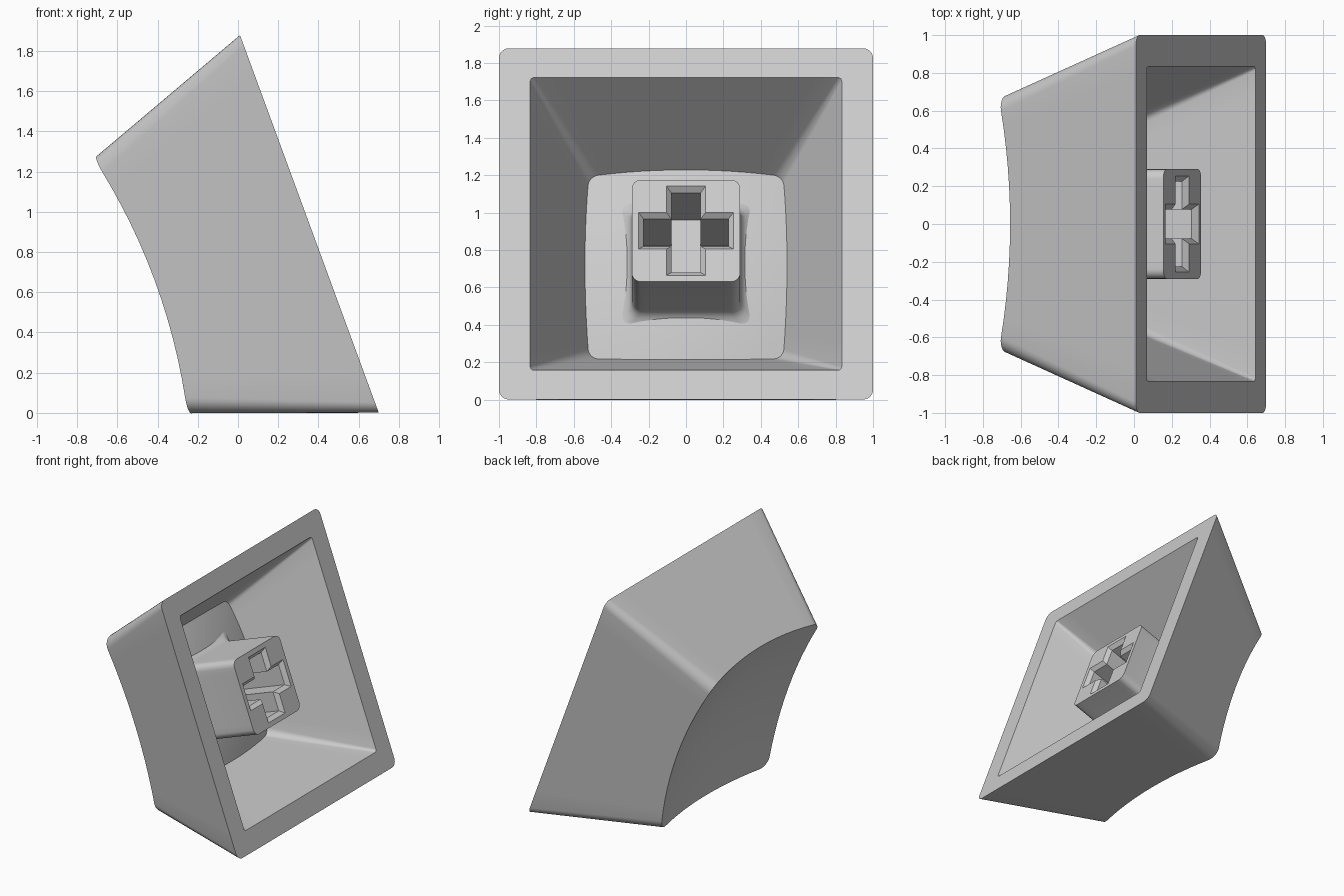
import bpy, bmesh, math
from mathutils import Vector

if "Cube" in bpy.data.objects:
    bpy.data.objects.remove(bpy.data.objects["Cube"])

# Local frame of the tilted cap: u runs up the rim, v is sideways, h is depth from the rim
TILT_C, TILT_S = 0.939, 0.345


def place(u, v, h):
    return Vector((0.355 - TILT_S * u - TILT_C * h, v, 0.94 + TILT_C * u - TILT_S * h))


grey = bpy.data.materials.new("light_grey")
grey.diffuse_color = (0.6, 0.6, 0.6, 1)
grey.use_nodes = True
grey.node_tree.nodes["Principled BSDF"].inputs["Base Color"].default_value = grey.diffuse_color


def rounded_square(half, radius, arc=6, edge=12):
    """Outline points, with extra points along each straight edge."""
    pts = []
    c = half - radius
    for k in range(4):
        a0 = k * math.pi / 2
        for i in range(arc + 1):
            a = a0 + i / arc * math.pi / 2
            sx = 1 if k in (0, 3) else -1
            sy = 1 if k in (0, 1) else -1
            pts.append((sx * c + radius * math.cos(a), sy * c + radius * math.sin(a)))
        a1 = a0 + math.pi / 2
        for i in range(1, edge):
            t = c - 2 * c * i / edge
            d = (math.cos(a1), math.sin(a1))
            pts.append((half * d[0] + t * d[1], half * d[1] - t * d[0]))
    return pts


def flat(pts, h):
    return [(u, v, h) for u, v in pts]


def spherical(u, v, depth):
    return depth + 0.18 * (u * u + v * v)


def wall_edge(half0, slope, radius, depth):
    """Edge where a sloping wall meets a spherical surface."""
    base = rounded_square(half0 - slope * depth, radius)
    out = []
    for u, v in base:
        s = 1.0
        for _ in range(12):
            h = spherical(u * s, v * s, depth)
            s = (half0 - slope * h) / (half0 - slope * depth)
        out.append((u * s, v * s, h))
    return out


def bowl_rings(edge, depth, n=10):
    """Rings from near the centre out to the edge."""
    rings = []
    for i in range(1, n):
        s = i / n
        rings.append([(u * s, v * s, spherical(u * s, v * s, depth)) for u, v, _ in edge])
    return rings + [edge]


def loft(name, rings, start=None, end=None):
    """Skin the rings; close each end with a fan to a point, or one face."""
    bm = bmesh.new()
    loops = [[bm.verts.new(place(*p)) for p in r] for r in rings]
    n = len(rings[0])
    for a, b in zip(loops, loops[1:]):
        for i in range(n):
            j = (i + 1) % n
            bm.faces.new((a[i], a[j], b[j], b[i]))
    for loop, tip in ((loops[0], start), (loops[-1], end)):
        if tip is None:
            bm.faces.new(loop)
        else:
            c = bm.verts.new(place(0, 0, tip))
            for i in range(n):
                bm.faces.new((loop[i], loop[(i + 1) % n], c))
    bmesh.ops.recalc_face_normals(bm, faces=bm.faces[:])
    me = bpy.data.meshes.new(name)
    bm.to_mesh(me)
    bm.free()
    me.materials.append(grey)
    ob = bpy.data.objects.new(name, me)
    bpy.context.collection.objects.link(ob)
    return ob


def activate(ob):
    bpy.ops.object.select_all(action='DESELECT')
    ob.select_set(True)
    bpy.context.view_layer.objects.active = ob


# Shell: dished top, outer walls, flat rim, inner walls, curved ceiling
DISH, CEILING = 0.73, 0.58
dish_edge = wall_edge(1.0, 0.364, 0.09, DISH)
ceiling_edge = wall_edge(0.833, 0.463, 0.06, CEILING)
rings = bowl_rings(dish_edge, DISH)
rings.append(flat(rounded_square(1.0, 0.055), 0))
rings.append(flat(rounded_square(0.833, 0.02), 0))
rings += bowl_rings(ceiling_edge, CEILING)[::-1]
shell = loft("cap_shell", rings, DISH, CEILING)

# Stem: rounded square post flaring into the ceiling
profile = [(0.106, 0.29), (0.54, 0.29), (0.56, 0.293), (0.58, 0.301),
           (0.60, 0.317), (0.62, 0.345), (0.64, 0.385)]
stem = loft("stem", [flat(rounded_square(r, 0.05), h) for h, r in profile])


# Cross-shaped socket with a chamfered mouth
def cross(length, width):
    quarter = [(length, -width), (length, width), (width, width)]
    pts = []
    for k in range(4):
        c, s = round(math.cos(k * math.pi / 2)), round(math.sin(k * math.pi / 2))
        pts += [(c * u - s * v, s * u + c * v) for u, v in quarter]
    return pts


cutter = loft("socket_cutter", [flat(cross(0.264, 0.114), 0.096),
                                flat(cross(0.226, 0.078), 0.136),
                                flat(cross(0.226, 0.078), 0.556)])
cutter.hide_render = True
mod = stem.modifiers.new("socket", 'BOOLEAN')
mod.operation = 'DIFFERENCE'
mod.solver = 'EXACT'
mod.object = cutter
activate(stem)
bpy.ops.object.modifier_apply(modifier=mod.name)
bpy.data.objects.remove(cutter)

for ob in (shell, stem):
    activate(ob)
    bpy.ops.object.shade_smooth_by_angle(angle=math.radians(30))
